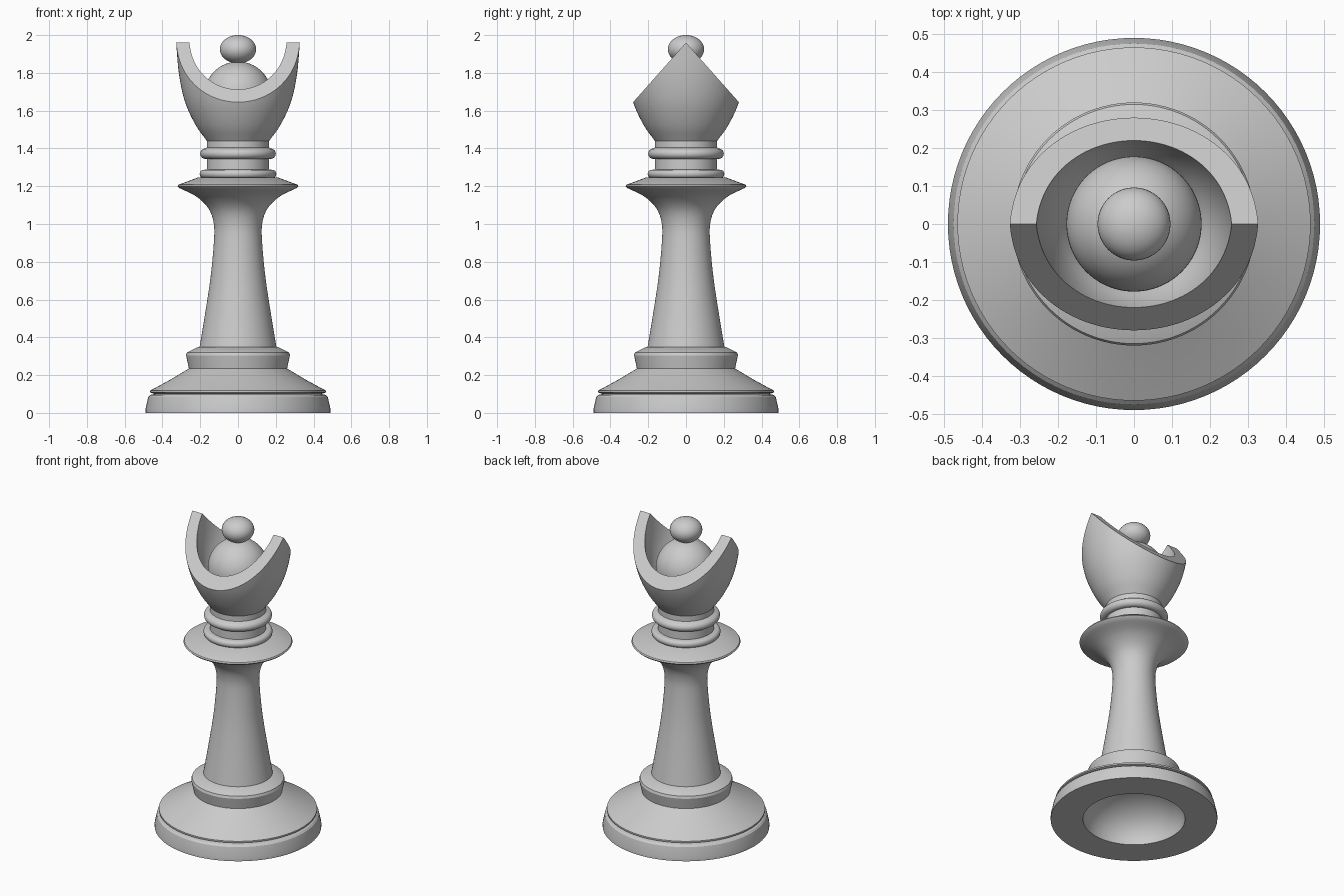
import bpy, bmesh, math
from mathutils import Vector

cube = bpy.data.objects.get("Cube")
if cube:
    bpy.data.objects.remove(cube, do_unlink=True)

SEGMENTS = 96

grey = bpy.data.materials.new("light grey")
grey.use_nodes = True
grey.diffuse_color = (0.6, 0.6, 0.6, 1)
grey.node_tree.nodes["Principled BSDF"].inputs["Base Color"].default_value = (0.6, 0.6, 0.6, 1)


def add_object(name, bm):
    bmesh.ops.recalc_face_normals(bm, faces=bm.faces)
    mesh = bpy.data.meshes.new(name)
    bm.to_mesh(mesh)
    bm.free()
    obj = bpy.data.objects.new(name, mesh)
    bpy.context.collection.objects.link(obj)
    mesh.materials.append(grey)
    return obj


def smooth(obj):
    bpy.ops.object.select_all(action="DESELECT")
    obj.select_set(True)
    bpy.context.view_layer.objects.active = obj
    bpy.ops.object.shade_smooth_by_angle(angle=math.radians(30))


def curve(points, steps=5):
    """Smooth Catmull-Rom path through (radius, height) points."""
    p = [Vector(q) for q in points]
    p = [2 * p[0] - p[1]] + p + [2 * p[-1] - p[-2]]
    out = []
    for a, b, c, d in zip(p, p[1:], p[2:], p[3:]):
        for i in range(steps):
            t = i / steps
            out.append(0.5 * (2 * b + (c - a) * t + (2 * a - 5 * b + 4 * c - d) * t ** 2
                              + (3 * b - a - 3 * c + d) * t ** 3))
    return [tuple(v) for v in out] + [tuple(points[-1])]


def arc(radius, height, centre, start, end, steps, middle=0):
    """Elliptical arc in the (radius, height) plane, angles in degrees."""
    angles = [math.radians(start + (end - start) * i / steps) for i in range(steps + 1)]
    return [(middle + radius * math.cos(a), centre + height * math.sin(a)) for a in angles]


def lathe(name, profile):
    """Revolve a profile that starts and ends on the axis."""
    bm = bmesh.new()
    verts = [bm.verts.new((max(r, 0), 0, z)) for r, z in profile]
    edges = [bm.edges.new(pair) for pair in zip(verts, verts[1:])]
    bmesh.ops.spin(bm, geom=verts + edges, cent=(0, 0, 0), axis=(0, 0, 1),
                   angle=math.tau, steps=SEGMENTS, use_merge=True)
    bmesh.ops.remove_doubles(bm, verts=bm.verts, dist=0.0005)
    return add_object(name, bm)


# Foot with a round hollow underneath, and the stepped collar
foot = arc(0.3, 0.22, 0, 90, 0, 14) + [
    (0.49, 0), (0.49, 0.02), (0.475, 0.085), (0.465, 0.095), (0.44, 0.1),
    (0.465, 0.108), (0.465, 0.118), (0.36, 0.175), (0.26, 0.235),
    (0.275, 0.305), (0.27, 0.32), (0.21, 0.35), (0, 0.35)]
smooth(lathe("foot", foot))

# Flared stem ending in a wide flange
stem = [(0, 0.34)] + curve([
    (0.205, 0.34), (0.175, 0.52), (0.145, 0.72), (0.128, 0.9), (0.128, 1.0),
    (0.155, 1.08), (0.22, 1.145), (0.31, 1.19)]) + [
    (0.32, 1.2), (0.315, 1.208), (0.21, 1.247), (0, 1.247)]
smooth(lathe("stem", stem))

# Neck with its two rings
neck = [(0, 1.24), (0.19, 1.24)] + arc(0.02, 0.022, 1.265, -80, 80, 8, 0.183)
neck += [(0.165, 1.288), (0.165, 1.345)] + arc(0.03, 0.028, 1.372, -80, 80, 10, 0.17)
neck += [(0.165, 1.405), (0.165, 1.45), (0, 1.45)]
smooth(lathe("neck", neck))

# Cup, cut by two sloping planes into a pair of points
outer = curve([(0.165, 1.44), (0.225, 1.525), (0.28, 1.645), (0.312, 1.79),
               (0.327, 1.96), (0.328, 2.02)])
inner = curve([(0.258, 2.02), (0.257, 1.96), (0.243, 1.82), (0.22, 1.713),
               (0.185, 1.63), (0.13, 1.56), (0, 1.53)])
cup = lathe("cup", [(0, 1.44)] + outer + inner)

bm = bmesh.new()
ends = [[bm.verts.new((x, y, z)) for y, z in
         ((0, 1.96), (0.8, 1.06), (0.8, 1), (-0.8, 1), (-0.8, 1.06))] for x in (-1, 1)]
for end in ends:
    bm.faces.new(end)
for i in range(5):
    j = (i + 1) % 5
    bm.faces.new((ends[0][i], ends[0][j], ends[1][j], ends[1][i]))
wedge = add_object("cup_cutter", bm)
wedge.hide_render = True

cut = cup.modifiers.new("sloping cut", "BOOLEAN")
cut.operation = "INTERSECT"
cut.solver = "EXACT"
cut.object = wedge
bpy.context.view_layer.objects.active = cup
bpy.ops.object.modifier_apply(modifier=cut.name)
bpy.data.objects.remove(wedge, do_unlink=True)
smooth(cup)

# Dome inside the cup and the flattened ball on top
smooth(lathe("dome", arc(0.178, 0.178, 1.682, -90, 90, 32)))
smooth(lathe("finial_ball", arc(0.096, 0.075, 1.925, -90, 90, 24)))
